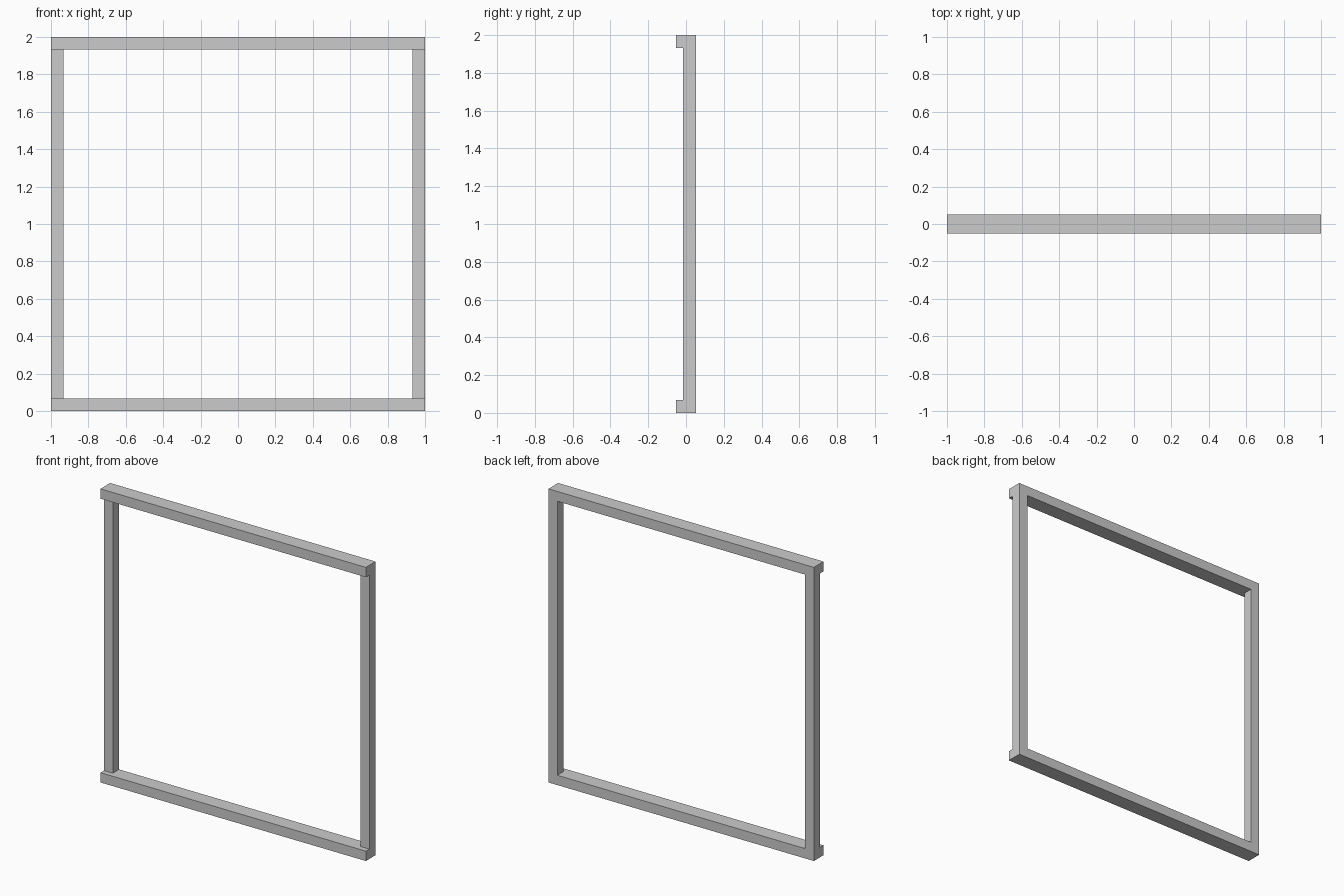
import bpy

if "Cube" in bpy.data.objects:
    bpy.data.objects.remove(bpy.data.objects["Cube"])

W = 0.067      # bar thickness
D = 0.052      # half depth of the rails


def box(name, x, y, z):
    """Box spanning the given (min, max) ranges."""
    bpy.ops.mesh.primitive_cube_add(size=1)
    ob = bpy.context.object
    ob.name = name
    for v in ob.data.vertices:
        v.co = [r[0] if c < 0 else r[1] for c, r in zip(v.co, (x, y, z))]
    return ob


# full-width rails, deeper than the posts towards the front
box("bottom_rail", (-1, 1), (-D, D), (0, W))
box("top_rail", (-1, 1), (-D, D), (2 - W, 2))

# square posts, flush with the back of the rails
box("left_post", (-1, -1 + W), (D - W, D), (W, 2 - W))
box("right_post", (1 - W, 1), (D - W, D), (W, 2 - W))
